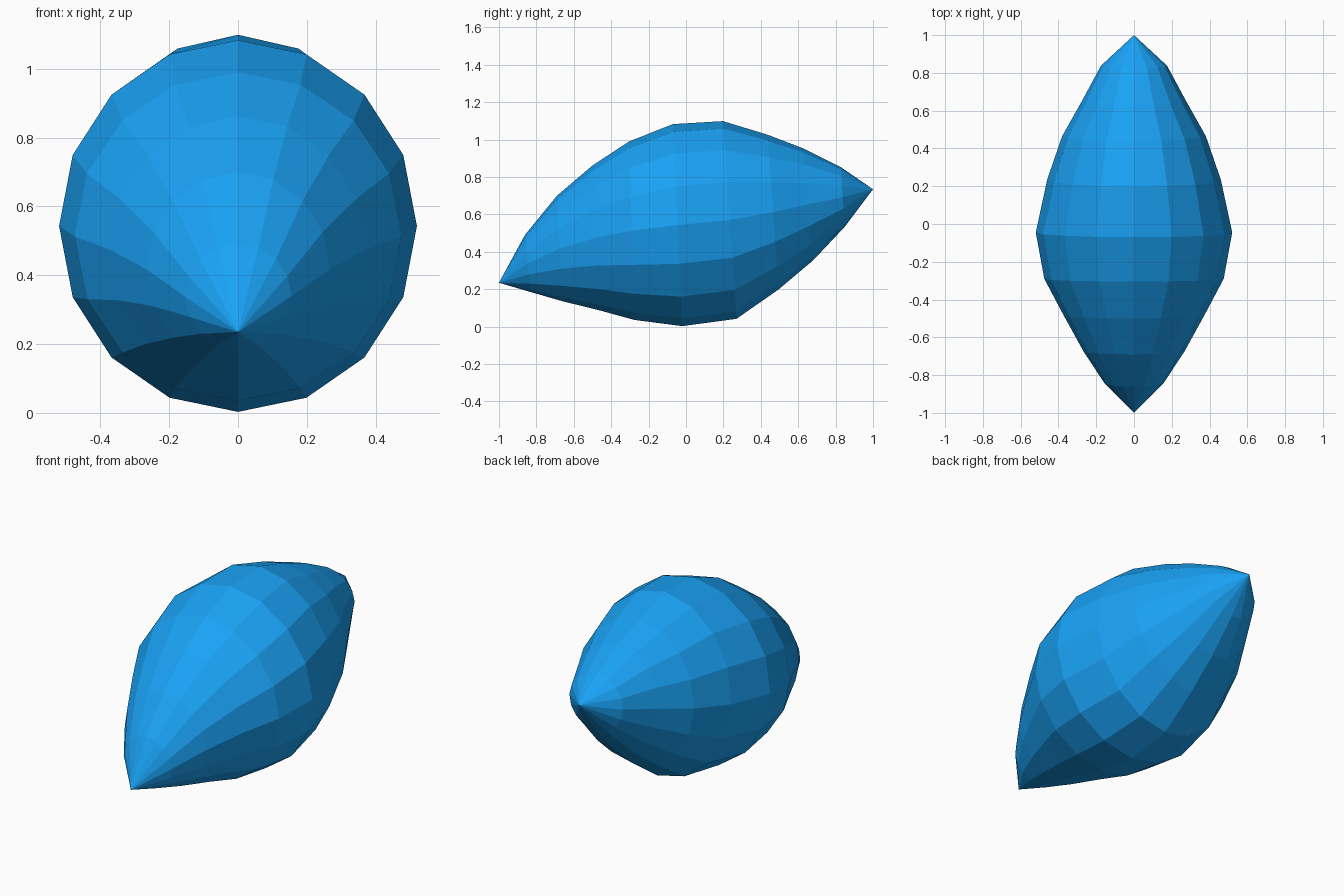
import bpy, bmesh
from math import sin, cos, pi

if "Cube" in bpy.data.objects:
    bpy.data.objects.remove(bpy.data.objects["Cube"])

SIDES = 16
FRONT_TIP = (0, -1, 0.235)
BACK_TIP = (0, 1, 0.735)

# Rings from front to back: top (y, z), bottom (y, z), half width in x
RINGS = [
    ((-0.86, 0.492), (-0.83, 0.185), 0.155),
    ((-0.69, 0.70), (-0.66, 0.136), 0.267),
    ((-0.50, 0.862), (-0.465, 0.088), 0.373),
    ((-0.305, 0.99), (-0.275, 0.036), 0.475),
    ((-0.07, 1.083), (-0.02, 0.003), 0.52),
    ((0.198, 1.099), (0.27, 0.042), 0.46),
    ((0.437, 1.026), (0.495, 0.199), 0.38),
    ((0.625, 0.954), (0.68, 0.355), 0.275),
    ((0.828, 0.853), (0.848, 0.533), 0.175),
]


def add_ring(bm, top, bottom, half_width):
    """Slightly leaning oval with a vertex at its top."""
    cy, cz = (top[0] + bottom[0]) / 2, (top[1] + bottom[1]) / 2
    dy, dz = (top[0] - bottom[0]) / 2, (top[1] - bottom[1]) / 2
    angles = [2 * pi * i / SIDES for i in range(SIDES)]
    return [bm.verts.new((half_width * sin(a), cy + dy * cos(a), cz + dz * cos(a)))
            for a in angles]


# Pointed, tilted body lofted through the rings
bm = bmesh.new()
rings = [add_ring(bm, *r) for r in RINGS]
front, back = bm.verts.new(FRONT_TIP), bm.verts.new(BACK_TIP)
for i in range(SIDES):
    j = (i + 1) % SIDES
    for a, b in zip(rings, rings[1:]):
        bm.faces.new((a[i], a[j], b[j], b[i]))
    bm.faces.new((front, rings[0][j], rings[0][i]))
    bm.faces.new((back, rings[-1][i], rings[-1][j]))
bmesh.ops.recalc_face_normals(bm, faces=bm.faces[:])

mesh = bpy.data.meshes.new("pointed_body")
bm.to_mesh(mesh)
bm.free()
body = bpy.data.objects.new("pointed_body", mesh)
bpy.context.collection.objects.link(body)

blue = bpy.data.materials.new("blue")
blue.diffuse_color = (0.01, 0.36, 0.91, 1)
blue.use_nodes = True
blue.node_tree.nodes["Principled BSDF"].inputs["Base Color"].default_value = blue.diffuse_color
mesh.materials.append(blue)
